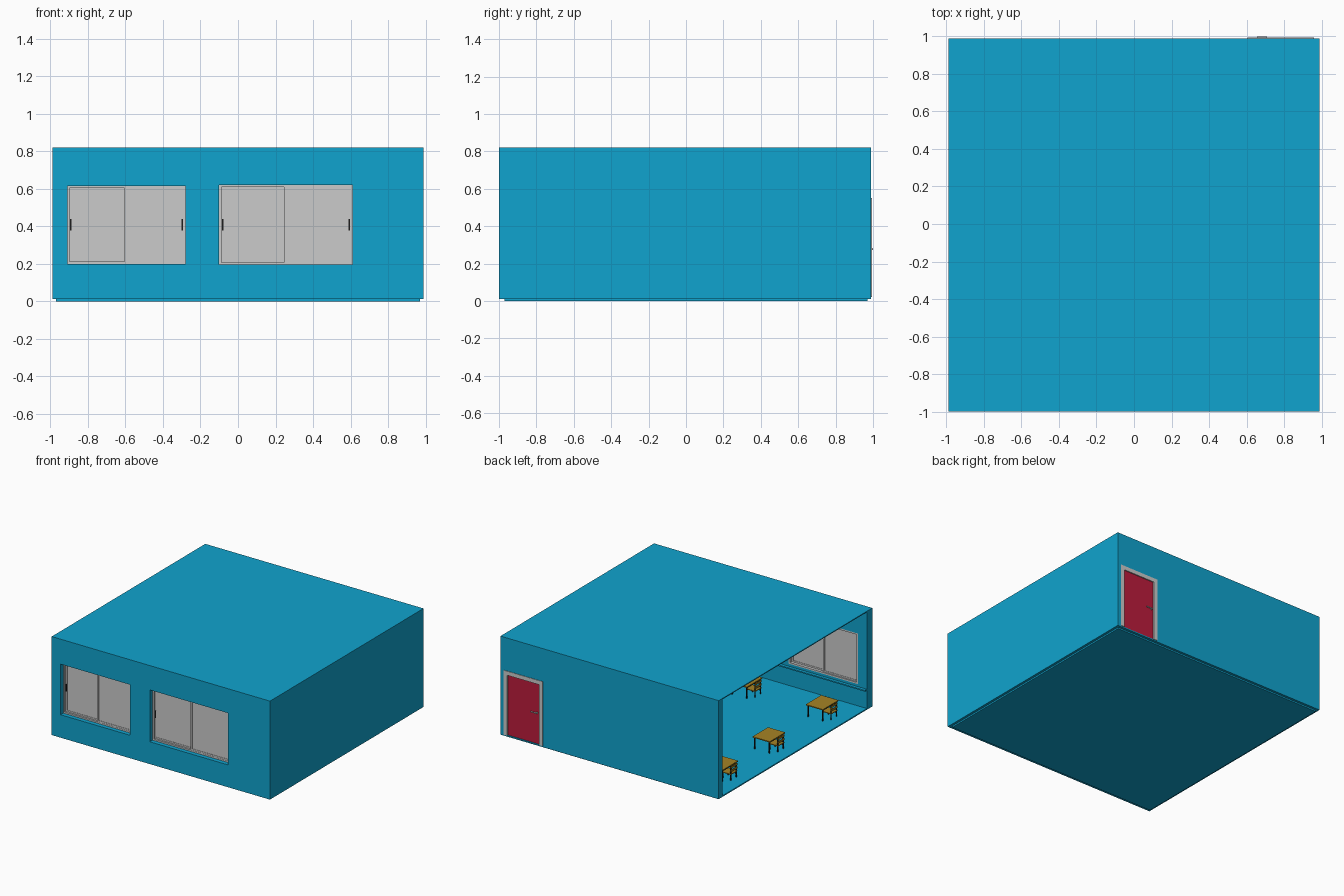
import bpy, bmesh
from mathutils import Matrix, Vector

if "Cube" in bpy.data.objects:
    bpy.data.objects.remove(bpy.data.objects["Cube"])


def material(name, rgb):
    m = bpy.data.materials.new(name)
    m.diffuse_color = (*rgb, 1)
    m.use_nodes = True
    m.node_tree.nodes["Principled BSDF"].inputs["Base Color"].default_value = m.diffuse_color
    return m


BLUE = material("blue_paint", (0.005, 0.37, 0.62))
RED = material("red_door", (0.50, 0.012, 0.045))
WOOD = material("wood", (0.38, 0.23, 0.018))
BLACK = material("black_metal", (0.012, 0.012, 0.012))


def boxes(name, items, mat=None):
    """One object made of boxes, each (x0, x1, y0, y1, z0, z1)."""
    bm = bmesh.new()
    for x0, x1, y0, y1, z0, z1 in items:
        size = Matrix.Diagonal((x1 - x0, y1 - y0, z1 - z0, 1))
        mid = Vector((x0 + x1, y0 + y1, z0 + z1)) / 2
        bmesh.ops.create_cube(bm, size=1, matrix=Matrix.Translation(mid) @ size)
    me = bpy.data.meshes.new(name)
    bm.to_mesh(me)
    bm.free()
    ob = bpy.data.objects.new(name, me)
    bpy.context.collection.objects.link(ob)
    if mat:
        me.materials.append(mat)
    return ob


def cut(target, box):
    """Cut a box-shaped hole through a wall."""
    cutter = boxes(target.name + "_cutter", [box])
    cutter.hide_render = True
    mod = target.modifiers.new("hole", 'BOOLEAN')
    mod.operation, mod.solver, mod.object = 'DIFFERENCE', 'EXACT', cutter
    bpy.context.view_layer.objects.active = target
    bpy.ops.object.modifier_apply(modifier=mod.name)
    bpy.data.objects.remove(cutter)


def frame(x0, x1, y0, y1, z0, z1, w, bottom=True):
    """Box list for a rectangular frame of bar width w."""
    bars = [(x0, x0 + w, y0, y1, z0, z1), (x1 - w, x1, y0, y1, z0, z1),
            (x0 + w, x1 - w, y0, y1, z1 - w, z1)]
    if bottom:
        bars.append((x0 + w, x1 - w, y0, y1, z0, z0 + w))
    return bars


# Room shell, open on the left side
boxes("floor_base", [(-0.97, 0.97, -0.97, 0.97, 0.0, 0.012)], BLUE)
boxes("floor", [(-0.99, 0.99, -1, 0.99, 0.012, 0.022)], BLUE)
boxes("roof", [(-0.99, 0.99, -1, 0.99, 0.812, 0.82)], BLUE)
boxes("right_wall", [(0.94, 0.99, -0.93, 0.94, 0.022, 0.812)], BLUE)
front = boxes("front_wall", [(-0.99, 0.99, -1, -0.93, 0.022, 0.812)], BLUE)
back = boxes("back_wall", [(-0.99, 0.99, 0.94, 0.99, 0.022, 0.812)], BLUE)
boxes("inner_sill", [(-0.99, 0.94, -0.93, -0.905, 0.17, 0.18)], BLUE)

# Sliding windows, two overlapping panes in each opening
for side, x0, x1, z0, z1 in (("left", -0.91, -0.28, 0.20, 0.615),
                             ("right", -0.10, 0.61, 0.195, 0.62)):
    cut(front, (x0, x1, -1.1, -0.8, z0, z1))
    boxes(side + "_window_frame", frame(x0, x1, -0.965, -0.93, z0, z1, 0.012))
    mid = (x0 + x1) / 2
    for tag, a, b, y in (("inner", x0 + 0.01, mid + 0.01, -0.945),
                         ("outer", mid - 0.01, x1 - 0.01, -0.958)):
        parts = frame(a, b, y - 0.005, y + 0.005, z0 + 0.01, z1 - 0.01, 0.014)
        parts.append((a + 0.014, b - 0.014, y - 0.002, y + 0.002, z0 + 0.024, z1 - 0.024))
        boxes(f"{side}_{tag}_pane", parts)
    zc = (z0 + z1) / 2
    boxes(side + "_window_pulls",
          [(x - 0.004, x + 0.004, y - 0.009, y - 0.004, zc - 0.03, zc + 0.03)
           for x, y in ((x0 + 0.018, -0.945), (x1 - 0.018, -0.958))], BLACK)

# Door with frame and lever handles in the back wall
cut(back, (0.605, 0.96, 0.8, 1.1, 0.022, 0.55))
boxes("door_frame", frame(0.605, 0.96, 0.935, 0.994, 0.022, 0.55, 0.033, False))
boxes("door", [(0.638, 0.927, 0.955, 0.985, 0.024, 0.517)], RED)
boxes("door_handles",
      [(0.655, 0.665, 0.943, 0.997, 0.272, 0.284),
       (0.655, 0.71, 0.994, 1.0, 0.274, 0.282),
       (0.655, 0.71, 0.940, 0.946, 0.274, 0.282)])


def table(name, x, y):
    """Desk: wooden top, apron and four legs."""
    f, w, d, t = 0.022, 0.078, 0.10, 0.004
    boxes(name + "_top", [(x - w, x + w, y - d, y + d, 0.116, 0.124)], WOOD)
    legs = [(x + sx * 0.066 - t, x + sx * 0.066 + t, y + sy * 0.088 - t,
             y + sy * 0.088 + t, f, 0.116) for sx in (-1, 1) for sy in (-1, 1)]
    rails = [(x + s * 0.066 - 0.003, x + s * 0.066 + 0.003, y - 0.084, y + 0.084,
              0.106, 0.116) for s in (-1, 1)]
    boxes(name + "_legs", legs + rails, BLACK)


def chair(name, x, y):
    """Chair facing +x, back rest on the -x side."""
    f, t, r = 0.022, 0.0035, 0.036
    boxes(name + "_seat", [(x - 0.042, x + 0.042, y - 0.042, y + 0.042, 0.070, 0.076)], WOOD)
    boxes(name + "_back", [(x - 0.043, x - 0.037, y - 0.04, y + 0.04, z, z + 0.016)
                           for z in (0.094, 0.122)], WOOD)
    boxes(name + "_legs",
          [(x + sx * r - t, x + sx * r + t, y + sy * r - t, y + sy * r + t, f,
            0.138 if sx < 0 else 0.070) for sx in (-1, 1) for sy in (-1, 1)], BLACK)


# Rows of desks, each with a chair pushed in
for i, x in enumerate((-0.78, -0.09, 0.60)):
    for j, y in enumerate((-0.65, 0.04, 0.65)):
        table(f"table_{i}_{j}", x, y)
        chair(f"chair_{i}_{j}", x - 0.07, y)
